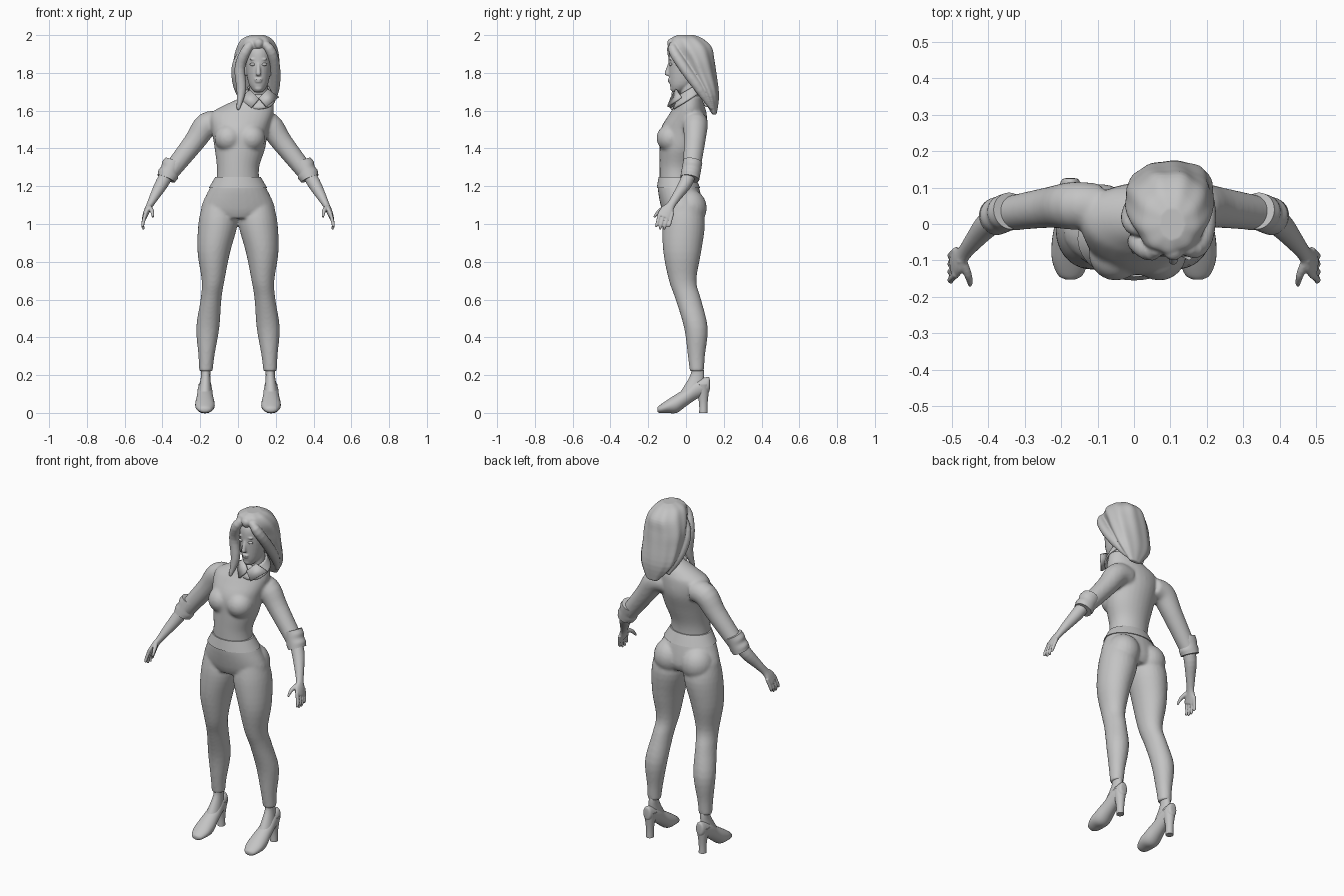
import bpy, bmesh, math
from mathutils import Vector, Matrix

if "Cube" in bpy.data.objects:
    bpy.data.objects.remove(bpy.data.objects["Cube"])

grey = bpy.data.materials.new("plain grey")
grey.use_nodes = True
grey.diffuse_color = (.55, .55, .55, 1)
grey.node_tree.nodes["Principled BSDF"].inputs["Base Color"].default_value = grey.diffuse_color

UP = Vector((0, 0, 1))
ACROSS = Vector((0, 1, 0))
SIDES = {"left": 1, "right": -1}


def finish(name, bm):
    mesh = bpy.data.meshes.new(name)
    bm.to_mesh(mesh)
    bm.free()
    mesh.materials.append(grey)
    mesh.shade_smooth()
    mesh.set_sharp_from_angle(angle=1)
    part = bpy.data.objects.new(name, mesh)
    bpy.context.collection.objects.link(part)
    return part


# Ring makers: each gives centre x, y, z and two radii
def level(z, wide, front, back, x=0):
    return (x, (front + back) / 2, z, wide, (back - front) / 2)


def station(y, wide, bottom, top, x=.175):
    return (x, y, (bottom + top) / 2, wide, (top - bottom) / 2)


def knot(x, y, z, size, depth=None):
    return (x, y, z, size, depth or size)


def mirrored(rings, sign):
    return [(sign * x, *rest) for x, *rest in rings]


def spline(rings, steps):
    """Smooth in-between rings through the given ones."""
    rows = [Vector(ring) for ring in rings]
    padded = [rows[0], *rows, rows[-1]]
    result = []
    for before, start, end, after in zip(padded, padded[1:], padded[2:], padded[3:]):
        for step in range(steps):
            t = step / steps
            lean_in, lean_out = (end - before) / 2, (after - start) / 2
            bend = 3 * (end - start) - 2 * lean_in - lean_out
            twist = 2 * (start - end) + lean_in + lean_out
            result.append(start + t * (lean_in + t * (bend + t * twist)))
    return result + [rows[-1]]


def loft(name, rings, axis=None, sides=28, steps=4, ripple=0, caps=True):
    """Skin over elliptical rings, square to the axis or to the path."""
    rings = spline(rings, steps)
    bm = bmesh.new()
    loops = []
    for i, (x, y, z, wide, deep) in enumerate(rings):
        before, after = rings[max(i - 1, 0)], rings[min(i + 1, len(rings) - 1)]
        along = (axis or Vector(after[:3]) - Vector(before[:3])).normalized()
        across = (UP if abs(along.y) > .9 else ACROSS).cross(along).normalized()
        up = along.cross(across)
        loop = []
        for j in range(sides):
            angle = math.tau * j / sides
            swell = 1 + ripple * math.sin(9 * angle + 8 * z)
            offset = across * wide * math.cos(angle) + up * deep * math.sin(angle)
            loop.append(bm.verts.new(Vector((x, y, z)) + swell * offset))
        loops.append(loop)
    for lower, upper in zip(loops, loops[1:]):
        for j in range(sides):
            k = (j + 1) % sides
            bm.faces.new((lower[j], lower[k], upper[k], upper[j]))
    if caps:
        bm.faces.new(loops[0][::-1])
        bm.faces.new(loops[-1])
    return finish(name, bm)


def blob(name, centre, size):
    bm = bmesh.new()
    placing = Matrix.Translation(centre) @ Matrix.Diagonal((*size, 1))
    bmesh.ops.create_uvsphere(bm, u_segments=24, v_segments=16, radius=1, matrix=placing)
    return finish(name, bm)


def strand(points, size):
    """Lock of hair, thin at both ends."""
    last = len(points) - 1
    return loft("strand", [knot(*point, size * (1 - .7 * abs(2 * i / last - 1) ** 3))
                           for i, point in enumerate(points)], sides=16)


def blend(name, parts, voxel, smooth):
    """Fuse overlapping parts into one smooth skin."""
    bm = bmesh.new()
    for part in parts:
        bm.from_mesh(part.data)
        bpy.data.objects.remove(part)
    skin = finish(name, bm)
    fuse = skin.modifiers.new("fuse", 'REMESH')
    fuse.mode, fuse.voxel_size, fuse.use_smooth_shade = 'VOXEL', voxel, True
    relax = skin.modifiers.new("relax", 'SMOOTH')
    relax.factor, relax.iterations = .5, smooth


def thicken(part, thickness):
    part.modifiers.new("thickness", 'SOLIDIFY').thickness = thickness


# Shirt: torso, bust and sleeves with rolled cuffs
shirt = [loft("torso", [
    level(z=1.21, wide=.115, front=-.14, back=.045),
    level(z=1.3, wide=.112, front=-.14, back=.05),
    level(z=1.4, wide=.134, front=-.14, back=.08, x=.01),
    level(z=1.5, wide=.15, front=-.135, back=.11, x=.01),
    level(z=1.58, wide=.165, front=-.09, back=.11, x=.02),
    level(z=1.62, wide=.14, front=-.065, back=.1, x=.05),
    level(z=1.68, wide=.07, front=-.04, back=.08, x=.11)], UP)]
cuff_top, cuff_end = Vector((.34, .036, 1.33)), Vector((.38, .02, 1.24))
for word, sign in SIDES.items():
    shirt.append(blob("bust", (sign * .06 + .01, -.08, 1.455), (.075, .076, .075)))
    shirt.append(loft("sleeve", mirrored([
        knot(.09, .05, 1.535, size=.06), knot(.165, .05, 1.525, size=.066),
        knot(.235, .045, 1.43, size=.056), knot(.37, .025, 1.26, size=.046)], sign)))
    folds = [(*cuff_top.lerp(cuff_end, i / 12), .053 - .003 * math.cos(math.pi * i / 3), .051)
             for i in range(13)]
    loft(word + "_cuff", mirrored(folds, sign), steps=1)
blend("shirt", shirt, .008, 8)

# Trousers: pelvis, seat, legs and a raised waistband
pelvis = [
    level(z=1.25, wide=.115, front=-.14, back=.045),
    level(z=1.19, wide=.15, front=-.15, back=.07),
    level(z=1.08, wide=.196, front=-.13, back=.09),
    level(z=1.03, wide=.15, front=-.11, back=.07)]
trousers = [loft("pelvis", pelvis, UP)]
for sign in SIDES.values():
    trousers.append(blob("seat", (sign * .09, .015, 1.085), (.092, .095, .1)))
    trousers.append(loft("leg", mirrored([
        level(z=1.1, x=.1, wide=.09, front=-.11, back=.08),
        level(z=1, x=.106, wide=.104, front=-.125, back=.1),
        level(z=.85, x=.128, wide=.086, front=-.12, back=.08),
        level(z=.7, x=.132, wide=.06, front=-.09, back=.055),
        level(z=.6, x=.143, wide=.055, front=-.055, back=.08),
        level(z=.45, x=.16, wide=.061, front=-.01, back=.115),
        level(z=.3, x=.167, wide=.042, front=.01, back=.1),
        level(z=.22, x=.17, wide=.036, front=.02, back=.095)], sign), UP))
blend("trousers", trousers, .008, 5)
loft("waistband", [(x, y, z, wide + .005, deep + .005) for x, y, z, wide, deep in pelvis[:2]], UP, sides=48)

# Forearms and hands: four curled fingers and a thumb
for word, sign in SIDES.items():
    hand = [loft("forearm", mirrored([
        knot(.355, .03, 1.3, size=.034), knot(.4, 0, 1.22, size=.035),
        knot(.44, -.046, 1.15, size=.026), knot(.467, -.08, 1.1, size=.018, depth=.023),
        knot(.482, -.1, 1.07, size=.016, depth=.036), knot(.495, -.118, 1.035, size=.013, depth=.038)], sign))]
    for i in range(4):
        y = .022 * i - .148
        tip = .985 - .015 * math.sin(math.pi * i / 3)
        hand.append(loft("finger", mirrored([
            knot(.488, y + .01, 1.06, size=.01), knot(.504, y - .005, 1, size=.009),
            knot(.5, y - .012, tip, size=.006)], sign), sides=12))
    hand.append(loft("thumb", mirrored([
        knot(.476, -.095, 1.095, size=.014), knot(.456, -.14, 1.07, size=.011),
        knot(.45, -.169, 1.036, size=.006)], sign), sides=12))
    blend(word + "_hand", hand, .004, 3)

# Ankles and high-heeled shoes
for word, sign in SIDES.items():
    loft(word + "_ankle", mirrored([
        level(z=.25, x=.17, wide=.03, front=.025, back=.09),
        level(z=.2, x=.171, wide=.024, front=.024, back=.096),
        level(z=.11, x=.175, wide=.036, front=-.03, back=.09)], sign), UP)
    loft(word + "_shoe", mirrored([
        station(y=.126, wide=.012, bottom=.125, top=.175),
        station(y=.115, wide=.027, bottom=.105, top=.19),
        station(y=.05, wide=.038, bottom=.07, top=.17),
        station(y=0, wide=.043, bottom=.035, top=.13),
        station(y=-.05, wide=.051, bottom=0, top=.1),
        station(y=-.1, wide=.05, bottom=0, top=.068),
        station(y=-.14, wide=.034, bottom=0, top=.04),
        station(y=-.152, wide=.014, bottom=.008, top=.028)], sign), -ACROSS)
    loft(word + "_heel", mirrored([
        level(z=0, x=.175, wide=.021, front=.07, back=.114),
        level(z=.06, x=.175, wide=.022, front=.068, back=.115),
        level(z=.15, x=.175, wide=.036, front=.047, back=.126)], sign), UP)

# Head, neck and facial features
MID = .108
head = [
    loft("skull", [
        level(z=1.698, x=MID, wide=.018, front=-.072, back=-.03),
        level(z=1.715, x=MID, wide=.036, front=-.08, back=.01),
        level(z=1.755, x=MID, wide=.055, front=-.088, back=.06),
        level(z=1.86, x=MID, wide=.071, front=-.092, back=.095),
        level(z=1.92, x=MID, wide=.07, front=-.086, back=.095),
        level(z=1.97, x=MID, wide=.045, front=-.05, back=.07)], UP),
    loft("neck", [knot(MID, .028, 1.62, size=.055), knot(MID, .015, 1.77, size=.045)], UP),
    loft("nose", [knot(MID, -.086, 1.855, size=.007), knot(MID, -.1, 1.797, size=.013),
                  knot(MID, -.092, 1.785, size=.01)], UP, sides=16),
    blob("upper_lip", (MID, -.088, 1.765), (.022, .009, .005)),
    blob("lower_lip", (MID, -.087, 1.754), (.017, .009, .006)),
    blob("chin", (MID, -.068, 1.718), (.022, .016, .014))]
for word, sign in SIDES.items():
    head.append(blob("brow", (MID + sign * .03, -.083, 1.872), (.02, .008, .004)))
    head.append(blob("ear", (MID + sign * .07, .01, 1.815), (.01, .018, .03)))
    blob(word + "_eye", (MID + sign * .03, -.081, 1.845), (.016, .009, .008))
blend("head", head, .005, 2)

# Shirt collar: tilted band round the neck and two pointed wings
band = loft("collar_band", [knot(MID, .008, 1.655, size=.09), knot(MID, .016, 1.715, size=.06)],
            Vector((0, -.5, .87)), caps=False)
thicken(band, .008)
for word, sign in SIDES.items():
    bm = bmesh.new()
    corners = (0, -.072, 1.665), (.045, -.045, 1.71), (.105, -.02, 1.668), (.04, -.09, 1.618)
    bm.faces.new([bm.verts.new((MID + sign * x, y, z)) for x, y, z in corners])
    thicken(finish(word + "_collar_wing", bm), .012)

# Hair: rippled mass at the back, locks swept from the parting
hair = [
    loft("hair_mass", [
        level(z=2, x=.105, wide=.035, front=-.045, back=.045),
        level(z=1.98, x=.1, wide=.078, front=-.08, back=.092),
        level(z=1.935, x=.1, wide=.106, front=-.08, back=.138),
        level(z=1.87, x=.097, wide=.12, front=-.034, back=.15),
        level(z=1.8, x=.097, wide=.119, front=0, back=.16),
        level(z=1.68, x=.105, wide=.102, front=.078, back=.174),
        level(z=1.58, x=.12, wide=.035, front=.138, back=.162)], UP, sides=72, ripple=.025),
    # forehead sweep
    strand([(.11, -.045, 1.977), (.108, -.072, 1.955), (.106, -.084, 1.93)], .03),
    # right front lock, falling over the shoulder
    strand([(.1, -.035, 1.978), (.05, -.075, 1.93), (.01, -.05, 1.83), (.018, -.05, 1.71),
            (0, -.075, 1.605)], .028),
    # right side lock
    strand([(.06, -.03, 1.965), (0, 0, 1.85), (.004, .05, 1.73), (.04, .115, 1.62)], .03),
    # left front lock, swept behind the ear
    strand([(.1, -.04, 1.98), (.165, -.07, 1.93), (.195, -.015, 1.835), (.193, .075, 1.71),
            (.165, .135, 1.61)], .028)]
blend("hair", hair, .005, 3)
